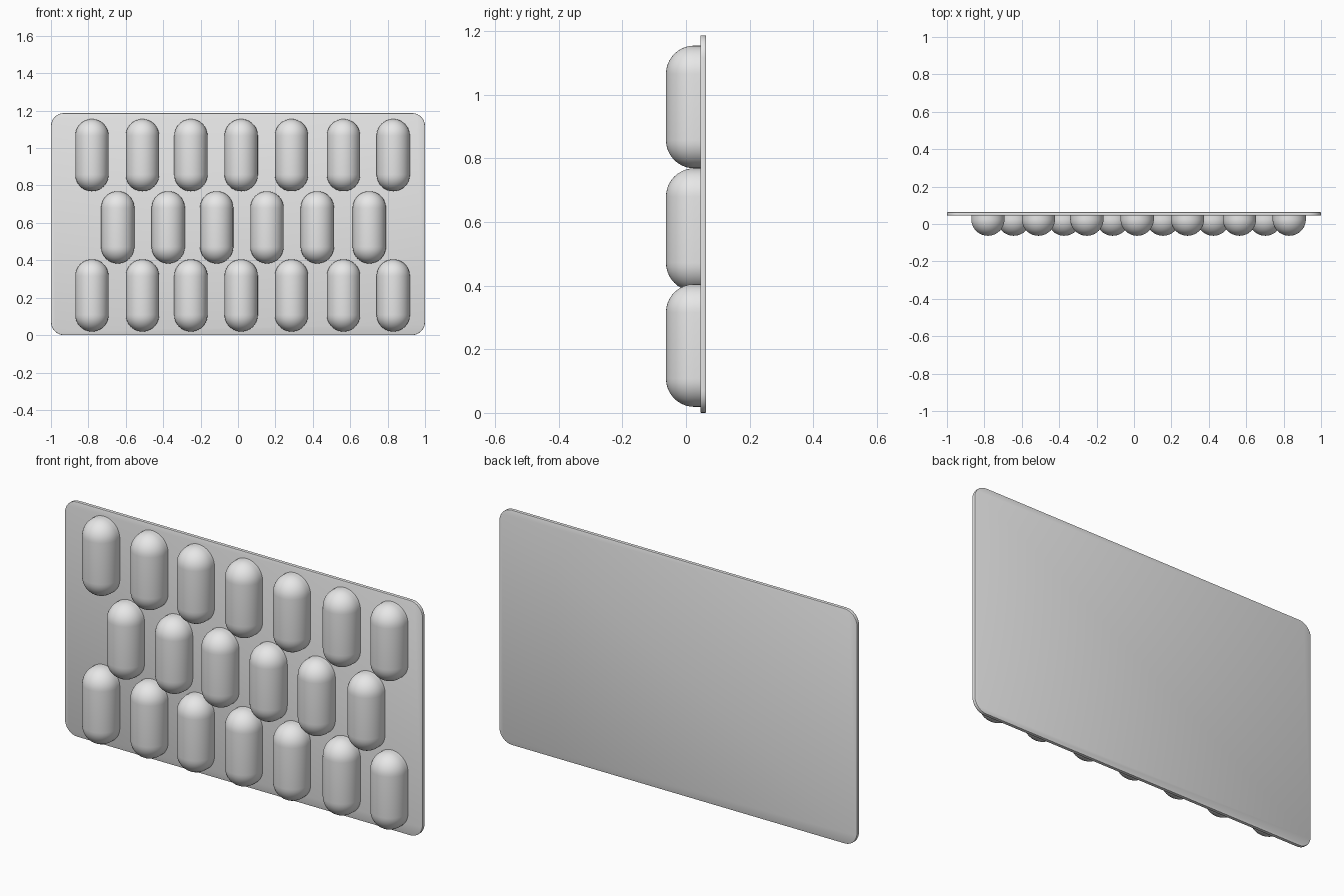
import bpy, bmesh
from math import pi, sin, cos, radians
from mathutils import Vector

cube = bpy.data.objects.get("Cube")
if cube:
    bpy.data.objects.remove(cube, do_unlink=True)

# Single grey material
grey = bpy.data.materials.new("light_grey")
grey.use_nodes = True
colour = (0.8, 0.8, 0.8, 1)
grey.diffuse_color = colour
grey.node_tree.nodes["Principled BSDF"].inputs["Base Color"].default_value = colour

HEIGHT = 1.187
FRONT, BACK = 0.045, 0.063      # plate faces in y
RADIUS, HALF = 0.089, 0.193     # blister radius and half length
AXIS_Y = FRONT - 0.019          # centre of the rounded part


def finish(bm, name):
    bmesh.ops.recalc_face_normals(bm, faces=bm.faces)
    mesh = bpy.data.meshes.new(name)
    bm.to_mesh(mesh)
    bm.free()
    mesh.materials.append(grey)
    obj = bpy.data.objects.new(name, mesh)
    bpy.context.collection.objects.link(obj)
    bpy.ops.object.select_all(action='DESELECT')
    obj.select_set(True)
    bpy.context.view_layer.objects.active = obj
    bpy.ops.object.shade_smooth_by_angle(angle=radians(35))
    return obj


# Backing plate with rounded corners and a softened rim
bm = bmesh.new()
bmesh.ops.create_cube(bm, size=1)
bmesh.ops.scale(bm, vec=(2, BACK - FRONT, HEIGHT), verts=bm.verts)
bmesh.ops.translate(bm, vec=(0, (FRONT + BACK) / 2, HEIGHT / 2), verts=bm.verts)
corners = [e for e in bm.edges
           if abs(e.verts[0].co.y - e.verts[1].co.y) > 0.01]
bmesh.ops.bevel(bm, geom=corners, offset=0.07, segments=8, profile=0.5,
                affect='EDGES')
rim = [e for e in bm.edges
       if abs(e.verts[0].co.y - e.verts[1].co.y) < 0.001]
bmesh.ops.bevel(bm, geom=rim, offset=0.003, segments=2, profile=0.5,
                affect='EDGES')
finish(bm, "backing_plate")


# Blister: half capsule spun about its long axis, with a straight skirt
def blister_mesh():
    bm = bmesh.new()
    steps = 10
    straight = HALF - RADIUS
    arc = [i * pi / 2 / steps for i in range(steps + 1)]
    profile = [(RADIUS * sin(a), straight + RADIUS * cos(a)) for a in arc]
    profile += [(r, -z) for r, z in reversed(profile)]
    verts = [bm.verts.new((r, 0, z)) for r, z in profile]
    edges = [bm.edges.new(pair) for pair in zip(verts, verts[1:])]
    bmesh.ops.spin(bm, geom=verts + edges, cent=(0, 0, 0), axis=(0, 0, 1),
                   angle=-pi, steps=24)
    bmesh.ops.remove_doubles(bm, verts=bm.verts, dist=0.0001)
    border = [e for e in bm.edges if e.is_boundary]
    skirt = bmesh.ops.extrude_edge_only(bm, edges=border)["geom"]
    bmesh.ops.translate(bm, vec=(0, FRONT - AXIS_Y + 0.004, 0),
                        verts=[v for v in skirt if isinstance(v, bmesh.types.BMVert)])
    return finish(bm, "blister")


# Three staggered rows of blisters
columns = [-0.781, -0.511, -0.252, 0.017, 0.286, 0.564, 0.830]
shifted = [x + 0.138 for x in columns[:-1]]
rows = [("bottom", 0.212, columns), ("middle", 0.576, shifted),
        ("top", 0.962, columns)]
master = blister_mesh()
for row, z, xs in rows:
    for i, x in enumerate(xs, 1):
        obj = bpy.data.objects.new(f"{row}_blister_{i}", master.data)
        obj.location = Vector((x, AXIS_Y, z))
        bpy.context.collection.objects.link(obj)
bpy.data.objects.remove(master, do_unlink=True)
